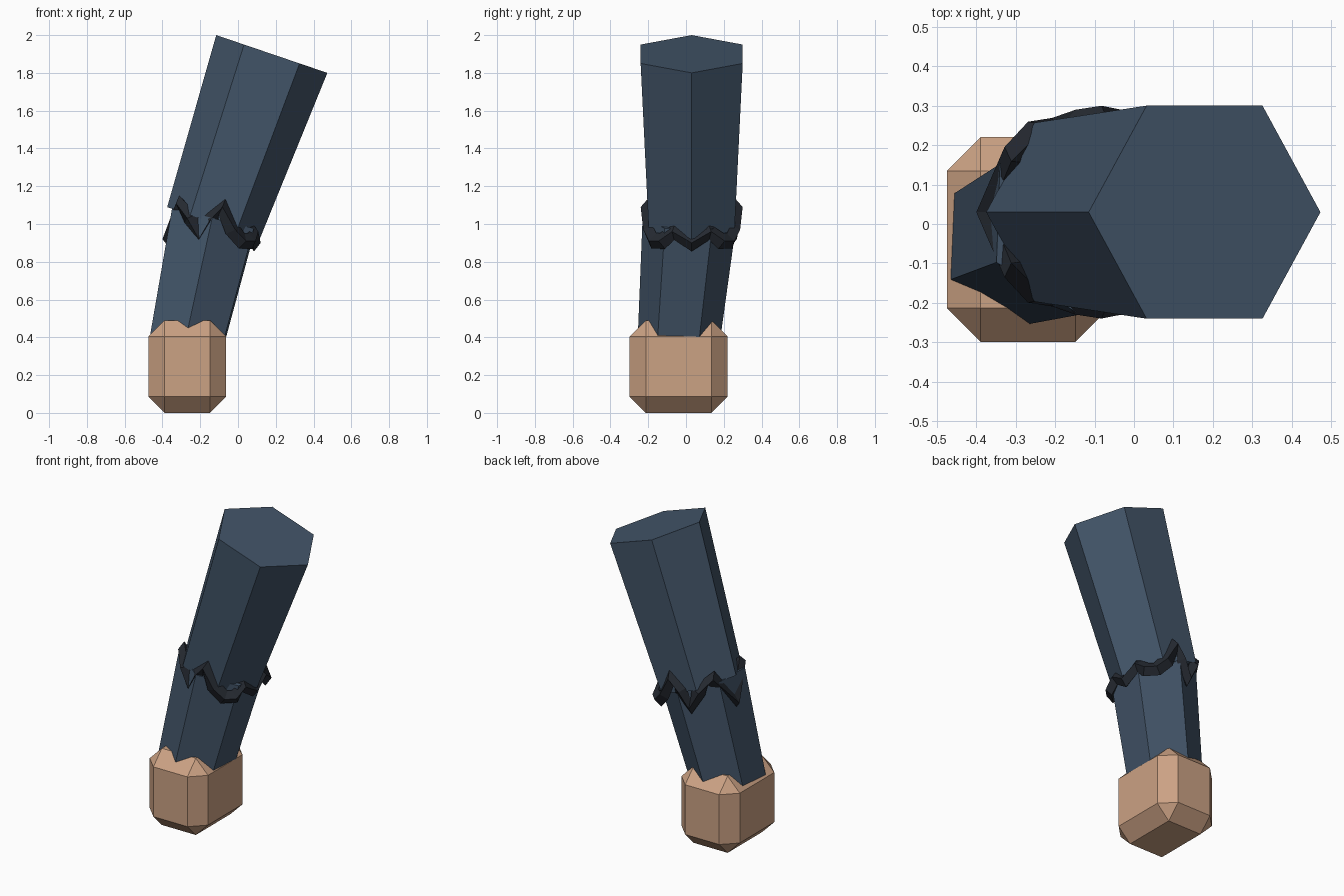
import bpy, bmesh
from math import cos, sin, radians
from mathutils import Vector

if "Cube" in bpy.data.objects:
    bpy.data.objects.remove(bpy.data.objects["Cube"])


def material(name, rgb):
    m = bpy.data.materials.new(name)
    m.diffuse_color = (*rgb, 1)
    m.use_nodes = True
    m.node_tree.nodes["Principled BSDF"].inputs["Base Color"].default_value = m.diffuse_color
    return m


def finish(bm, name, mat):
    bmesh.ops.recalc_face_normals(bm, faces=bm.faces)
    me = bpy.data.meshes.new(name)
    bm.to_mesh(me)
    bm.free()
    me.materials.append(mat)
    ob = bpy.data.objects.new(name, me)
    bpy.context.collection.objects.link(ob)
    return ob


def loft(name, loops, mat, closed=False):
    """Skin equal-length vertex loops; cap the ends unless closed."""
    bm = bmesh.new()
    rings = [[bm.verts.new(p) for p in lp] for lp in loops]
    n = len(rings[0])
    pairs = list(zip(rings, rings[1:]))
    if closed:
        pairs.append((rings[-1], rings[0]))
    else:
        bm.faces.new(rings[0])
        bm.faces.new(rings[-1])
    for a, b in pairs:
        for i in range(n):
            j = (i + 1) % n
            bm.faces.new((a[i], a[j], b[j], b[i]))
    return finish(bm, name, mat)


def hexagon(c, rx, ry, start, slope):
    """Six-sided loop whose height falls by slope along x."""
    pts = []
    for i in range(6):
        a = radians(start + 60 * i)
        dx = rx * cos(a)
        pts.append((c[0] + dx, c[1] + ry * sin(a), c[2] - slope * dx))
    return pts


skin = material("skin", (0.60, 0.36, 0.23))
cloth = material("cloth", (0.055, 0.09, 0.14))
dark = material("dark_cloth", (0.018, 0.022, 0.03))

# Hand: block with every edge chamfered
bm = bmesh.new()
bmesh.ops.create_cube(bm, size=1)
for v in bm.verts:
    v.co = Vector((-0.269, -0.039, 0.245)) + v.co * Vector((0.412, 0.52, 0.49))
bmesh.ops.bevel(bm, geom=bm.edges[:], offset=0.086, offset_type='OFFSET',
                segments=1, affect='EDGES', profile=0.5)
finish(bm, "hand", skin)

# Forearm: six-sided prism sunk into the hand
loft("forearm", [hexagon((-0.276, -0.04, 0.36), 0.217, 0.217, -92, 0.2),
                 hexagon((-0.128, 0.02, 1.03), 0.25, 0.25, -92, 0.25)], cloth)

# Upper sleeve: wider leaning prism
loft("upper_sleeve", [hexagon((-0.13, 0.03, 1.005), 0.245, 0.262, 0, 0.345),
                      hexagon((0.179, 0.03, 1.9), 0.294, 0.312, 0, 0.34)], cloth)

# Crumpled cuff: zigzag band around the joint, mirrored about y = 0.03
half = [(-0.365, 0.0, 0.92), (-0.30, 0.145, 1.11), (-0.25, 0.20, 1.03),
        (-0.20, 0.205, 0.92), (-0.145, 0.225, 1.02), (-0.085, 0.235, 1.09),
        (-0.03, 0.225, 0.97), (0.02, 0.20, 0.91), (0.065, 0.155, 0.91),
        (0.075, 0.09, 0.96), (0.085, 0.0, 0.90)]
path = [Vector((x, 0.03 - y, z)) for x, y, z in half]
path += [Vector((x, 0.03 + y, z)) for x, y, z in half[-2:0:-1]]
loops = []
for i, p in enumerate(path):
    t = (path[(i + 1) % len(path)] - path[i - 1]).normalized()
    axis = Vector((-0.13 + 0.3 * (p.z - 1.0), 0.03, p.z))
    out = (p - axis).normalized()
    side = t.cross(out).normalized()
    loops.append([p + out * 0.035, p + side * 0.045,
                  p - out * 0.035, p - side * 0.045])
loft("sleeve_cuff", loops, dark, closed=True)
